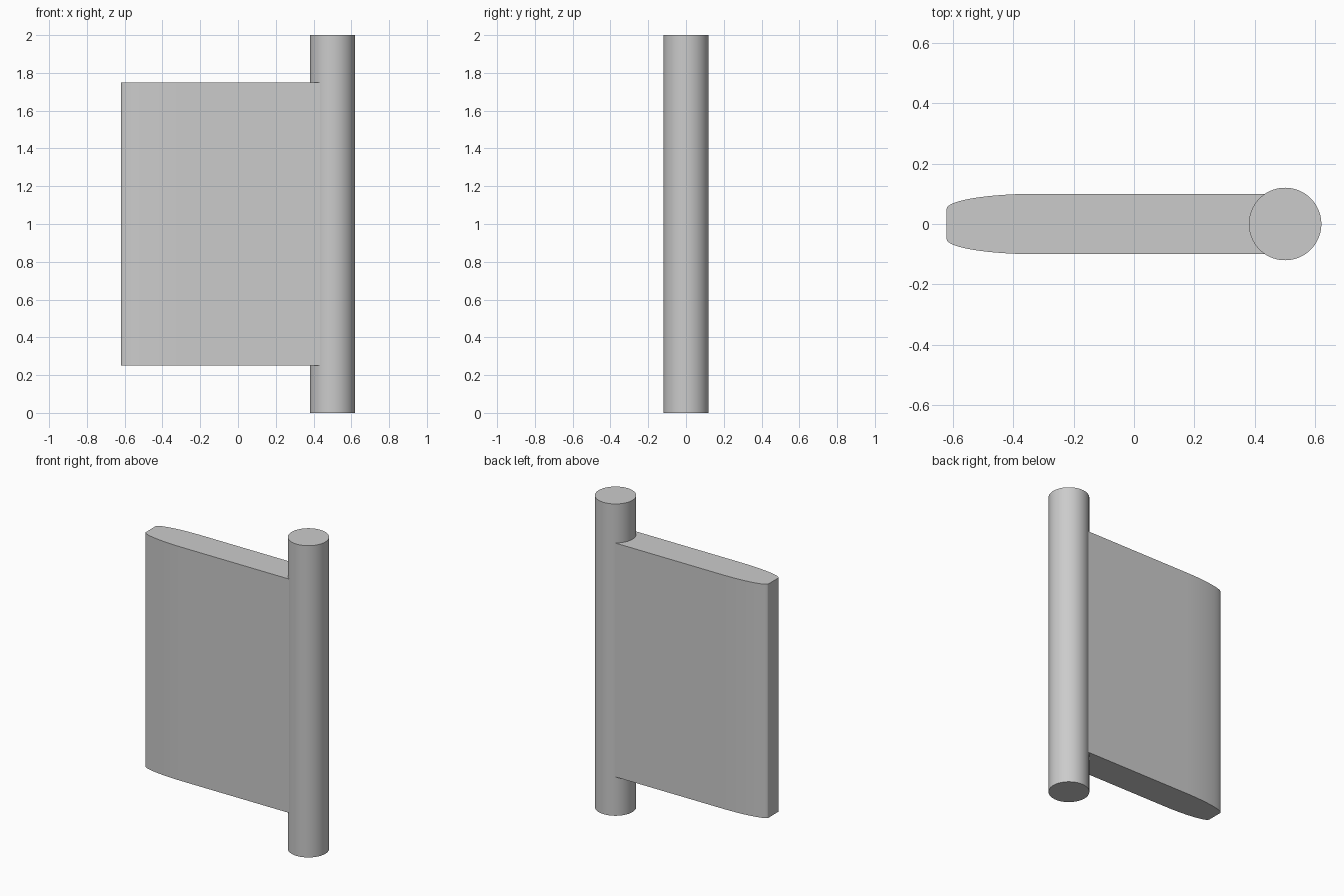
import bpy, bmesh, math

cube = bpy.data.objects.get("Cube")
if cube:
    bpy.data.objects.remove(cube, do_unlink=True)

GREY = (0.6, 0.6, 0.6, 1.0)
mat = bpy.data.materials.new("plain grey")
mat.use_nodes = True
mat.diffuse_color = GREY
mat.node_tree.nodes["Principled BSDF"].inputs["Base Color"].default_value = GREY


def extruded(name, profile, bottom, top):
    """Extrude a closed counter-clockwise outline upwards into a solid."""
    bm = bmesh.new()
    base = bm.faces.new([bm.verts.new((x, y, bottom)) for x, y in profile])
    ext = bmesh.ops.extrude_face_region(bm, geom=[base], use_keep_orig=True)
    new_verts = [g for g in ext["geom"] if isinstance(g, bmesh.types.BMVert)]
    bmesh.ops.translate(bm, verts=new_verts, vec=(0, 0, top - bottom))
    bmesh.ops.recalc_face_normals(bm, faces=bm.faces)
    mesh = bpy.data.meshes.new(name)
    bm.to_mesh(mesh)
    bm.free()
    mesh.materials.append(mat)
    obj = bpy.data.objects.new(name, mesh)
    bpy.context.collection.objects.link(obj)
    bpy.ops.object.select_all(action="DESELECT")
    obj.select_set(True)
    bpy.context.view_layer.objects.active = obj
    bpy.ops.object.shade_smooth_by_angle(angle=math.radians(30))
    return obj


# Round shaft running the full height
SHAFT_X, RADIUS, SIDES = 0.5, 0.12, 96
circle = [(SHAFT_X + RADIUS * math.cos(math.tau * i / SIDES),
           RADIUS * math.sin(math.tau * i / SIDES)) for i in range(SIDES)]
extruded("shaft", circle, 0, 2)

# Flat blade whose sides curve in along a quarter ellipse to a blunt tip
TIP_X, TAPER, TIP_HALF, HALF, STEPS = -0.62, 0.3, 0.05, 0.1, 24
upper = [(SHAFT_X, HALF)]
for i in range(STEPS + 1):
    a = math.pi / 2 * i / STEPS
    upper.append((TIP_X + TAPER - TAPER * math.sin(a),
                  TIP_HALF + (HALF - TIP_HALF) * math.cos(a)))
lower = [(x, -y) for x, y in reversed(upper)]
extruded("blade", upper + lower, 0.25, 1.75)
